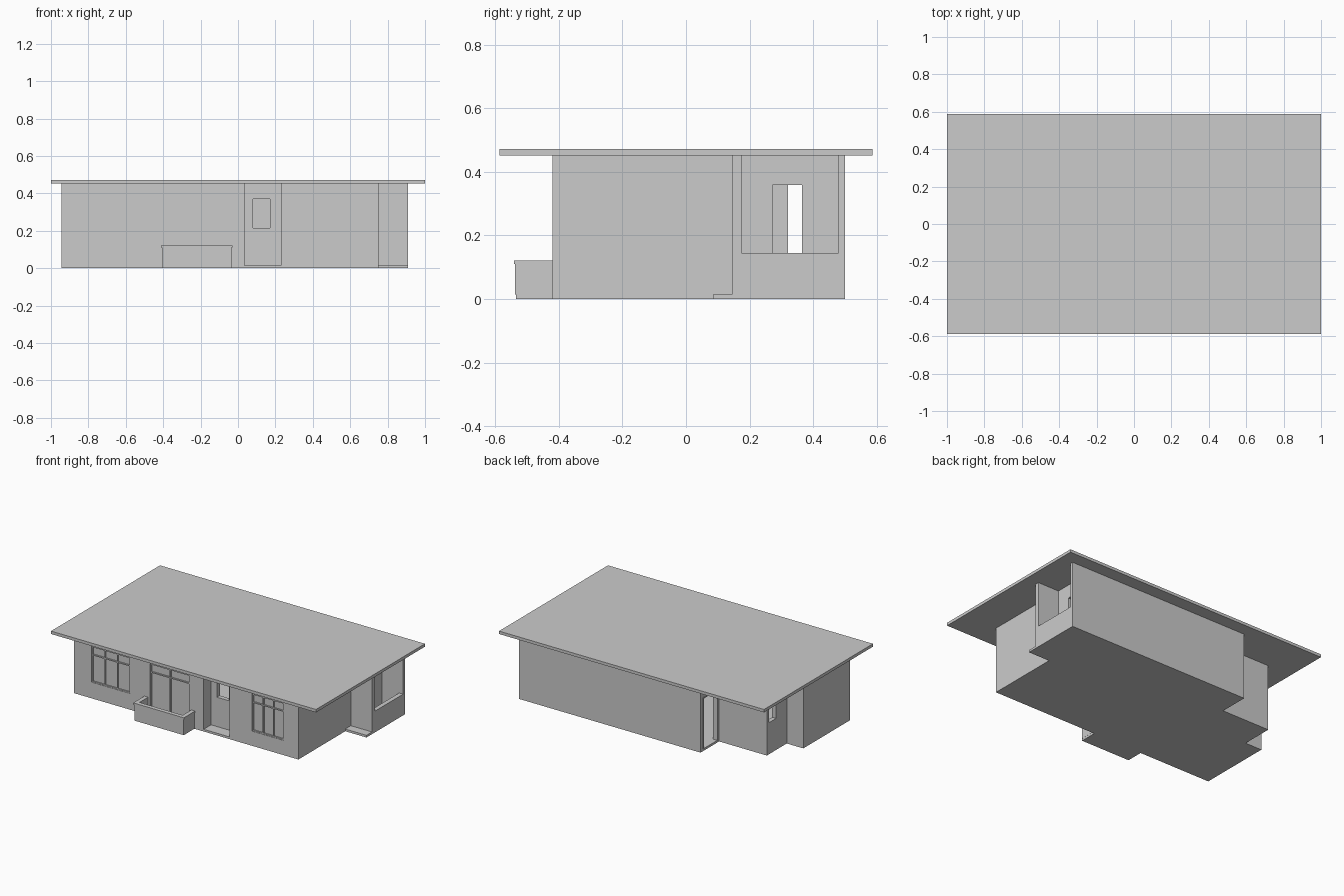
import bpy, bmesh

if "Cube" in bpy.data.objects:
    bpy.data.objects.remove(bpy.data.objects["Cube"])

T = 0.03          # wall thickness
TOP = 0.452       # underside of the roof
FLOOR = 0.015


def finish(name, bm):
    bmesh.ops.recalc_face_normals(bm, faces=bm.faces)
    me = bpy.data.meshes.new(name)
    bm.to_mesh(me)
    bm.free()
    ob = bpy.data.objects.new(name, me)
    bpy.context.collection.objects.link(ob)
    return ob


def boxes(name, specs):
    """One object made of boxes given as (x0, x1, y0, y1, z0, z1)."""
    bm = bmesh.new()
    for x0, x1, y0, y1, z0, z1 in specs:
        for v in bmesh.ops.create_cube(bm, size=1)["verts"]:
            v.co.x = x1 if v.co.x > 0 else x0
            v.co.y = y1 if v.co.y > 0 else y0
            v.co.z = z1 if v.co.z > 0 else z0
    return finish(name, bm)


def prism(name, pts, z0, z1):
    bm = bmesh.new()
    face = bm.faces.new([bm.verts.new((x, y, z0)) for x, y in pts])
    ext = bmesh.ops.extrude_face_region(bm, geom=[face])["geom"]
    for v in ext:
        if isinstance(v, bmesh.types.BMVert):
            v.co.z = z1
    return finish(name, bm)


def inset(pts, d):
    """Move every edge of a counter-clockwise right-angled outline inward."""
    out = []
    for i, (x, y) in enumerate(pts):
        for a, b in ((pts[i - 1], (x, y)), ((x, y), pts[(i + 1) % len(pts)])):
            if abs(a[0] - b[0]) < 1e-6:
                nx = x - d if b[1] > a[1] else x + d
            else:
                ny = y + d if b[0] > a[0] else y - d
        out.append((nx, ny))
    return out


def wall_ring(name, outer, inner, z0, z1):
    bm = bmesh.new()
    rings = [[bm.verts.new((x, y, z)) for x, y in p]
             for p, z in ((outer, z0), (outer, z1), (inner, z1), (inner, z0))]
    n = len(outer)
    for k in range(4):
        a, b = rings[k], rings[(k + 1) % 4]
        for i in range(n):
            j = (i + 1) % n
            bm.faces.new((a[i], a[j], b[j], b[i]))
    return finish(name, bm)


# Outlines: left rear corner is stepped back, entrance is a recess in the front
left_rear = [(-0.46, 0.50), (-0.46, 0.30), (-0.82, 0.30), (-0.82, 0.085), (-0.945, 0.085)]
body = [(-0.945, -0.42), (0.035, -0.42), (0.035, -0.34), (0.23, -0.34),
        (0.23, -0.42), (0.75, -0.42), (0.75, 0.50)] + left_rear
ground = [(-0.945, -0.42), (0.75, -0.42), (0.75, 0.085), (0.91, 0.085), (0.91, 0.50)] + left_rear

prism("floor_slab", ground, 0, FLOOR)
walls = wall_ring("outer_walls", body, inset(body, T), FLOOR, TOP)

# Openings: front windows, entrance pane, loggia door, side door, side window
windows = [("left_window", -0.81, -0.52, 0.11, 3),
           ("balcony_window", -0.37, -0.07, FLOOR, 2),
           ("right_window", 0.40, 0.64, 0.10, 3)]
cuts = [(x0, x1, -0.46, -0.36, z0 if z0 > 0.05 else 0.0, 0.357) for _, x0, x1, z0, _ in windows]
cuts += [(0.08, 0.17, -0.37, -0.28, 0.215, 0.37),
         (0.69, 0.79, 0.265, 0.372, 0.0, 0.362),
         (-0.49, -0.40, 0.32, 0.467, 0.0, 0.362),
         (-0.86, -0.76, 0.20, 0.275, 0.215, 0.37)]
cutter = boxes("opening_cutter", cuts)
cutter.hide_render = True
mod = walls.modifiers.new("openings", "BOOLEAN")
mod.operation = "DIFFERENCE"
mod.solver = "EXACT"
mod.object = cutter
bpy.context.view_layer.objects.active = walls
bpy.ops.object.modifier_apply(modifier=mod.name)
bpy.data.objects.remove(cutter)

# Front windows: glass pane, frame, mullions and transom
F = 0.008
for name, x0, x1, z0, cols in windows:
    z1, y0, y1 = 0.357, -0.417, -0.400
    boxes(name + "_glass", [(x0, x1, -0.410, -0.406, z0, z1)])
    bars = [(x0, x1, y0, y1, z, z + F) for z in (z0, 0.293, z1 - F)]
    for i in range(cols + 1):
        x = x0 + F / 2 + (x1 - x0 - F) * i / cols
        bars.append((x - F / 2, x + F / 2, y0, y1, z0, z1))
    boxes(name + "_frame", bars)

# Frames of the two open doorways
for name, x, ya, yb in (("loggia_door_frame", 0.735, 0.265, 0.372),
                        ("side_door_frame", -0.445, 0.313, 0.473)):
    boxes(name, [(x - 0.018, x + 0.018, ya, ya + 0.007, FLOOR, 0.362),
                 (x - 0.018, x + 0.018, yb - 0.007, yb, FLOOR, 0.362),
                 (x - 0.018, x + 0.018, ya, yb, 0.358, 0.365)])

# Loggia on the right: two end walls and a parapet
boxes("loggia_end_walls", [(0.75, 0.91, 0.145, 0.175, FLOOR, TOP),
                           (0.75, 0.91, 0.48, 0.50, FLOOR, TOP)])
boxes("loggia_parapet", [(0.88, 0.91, 0.175, 0.48, FLOOR, 0.145)])

# Front balcony: floor, three-sided parapet and slightly wider cap
boxes("balcony_floor", [(-0.405, -0.035, -0.535, -0.42, 0, FLOOR)])


def rail(name, x0, x1, y0, w, z0, z1):
    boxes(name, [(x0, x1, y0, y0 + w, z0, z1),
                 (x0, x0 + w, y0 + w, -0.42, z0, z1),
                 (x1 - w, x1, y0 + w, -0.42, z0, z1)])


rail("balcony_parapet", -0.406, -0.034, -0.537, 0.02, FLOOR, 0.11)
rail("balcony_cap", -0.412, -0.03, -0.541, 0.028, 0.11, 0.122)

# Flat overhanging roof
boxes("roof", [(-1, 1, -0.587, 0.587, TOP, 0.472)])
